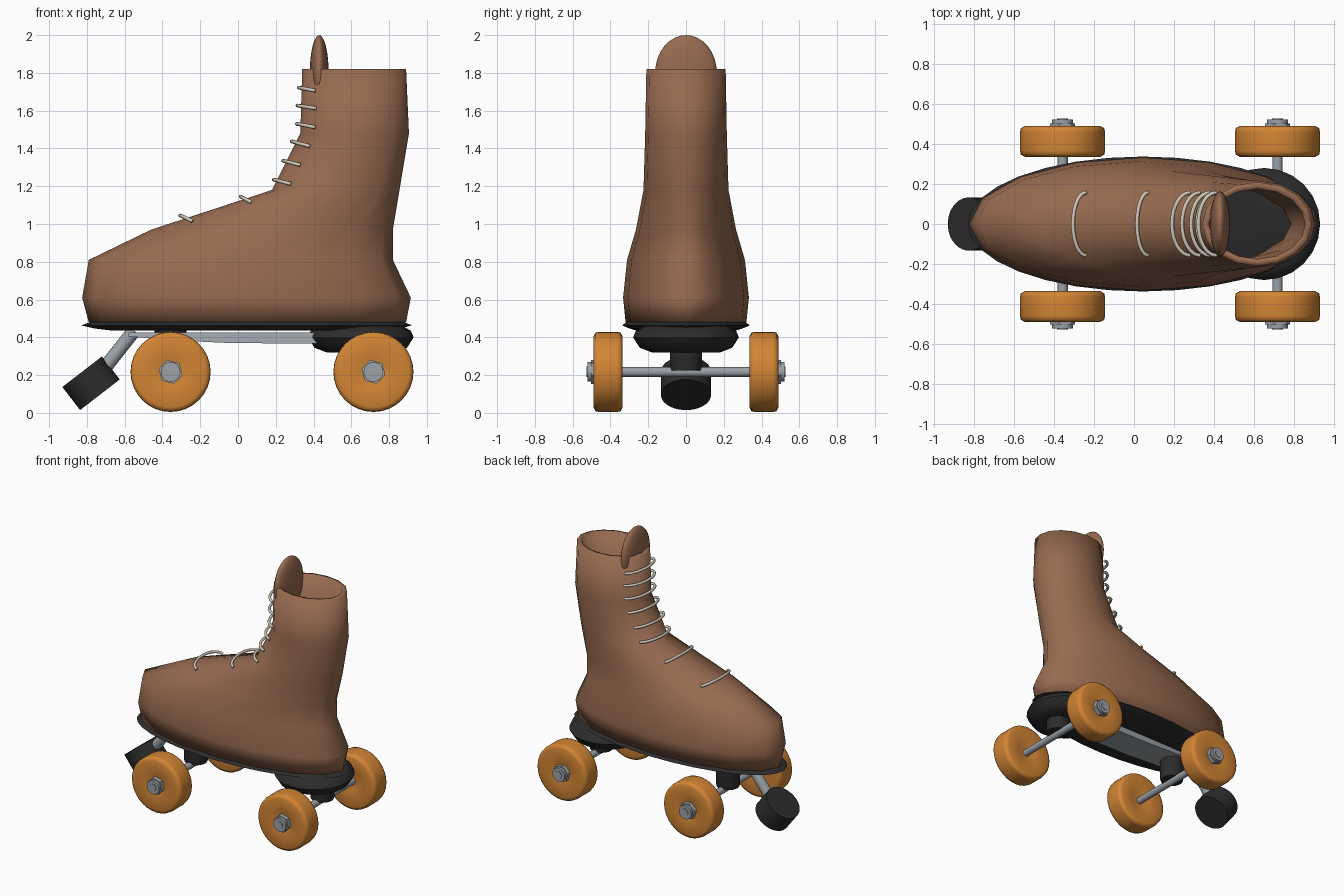
import bpy, math
from mathutils import Vector

if "Cube" in bpy.data.objects:
    bpy.data.objects.remove(bpy.data.objects["Cube"])


def material(name, rgb):
    m = bpy.data.materials.new(name)
    m.diffuse_color = (*rgb, 1)
    m.use_nodes = True
    m.node_tree.nodes["Principled BSDF"].inputs["Base Color"].default_value = m.diffuse_color
    return m


BROWN = material("brown_leather", (0.31, 0.145, 0.08))
BLACK = material("black_rubber", (0.025, 0.025, 0.026))
ORANGE = material("orange_wheel", (0.65, 0.235, 0.035))
GREY = material("grey_metal", (0.33, 0.36, 0.39))
CREAM = material("cream_lace", (0.62, 0.58, 0.48))


def loft(name, rings, mat, angle=60, caps=True):
    """Skin a stack of equal-length closed rings, each counter-clockwise about the stack axis."""
    n = len(rings[0])
    verts = [p for r in rings for p in r]
    faces = []
    for i in range(len(rings) - 1):
        for j in range(n):
            k = (j + 1) % n
            faces.append((i * n + j, i * n + k, (i + 1) * n + k, (i + 1) * n + j))
    if caps:
        faces.append(tuple(reversed(range(n))))
        faces.append(tuple(range(len(verts) - n, len(verts))))
    mesh = bpy.data.meshes.new(name)
    mesh.from_pydata(verts, [], faces)
    mesh.materials.append(mat)
    ob = bpy.data.objects.new(name, mesh)
    bpy.context.collection.objects.link(ob)
    smooth(ob, angle)
    return ob


def smooth(ob, angle):
    bpy.ops.object.select_all(action='DESELECT')
    ob.select_set(True)
    bpy.context.view_layer.objects.active = ob
    if angle >= 180:
        bpy.ops.object.shade_smooth()
    else:
        bpy.ops.object.shade_smooth_by_angle(angle=math.radians(angle))


def ellipse(z, x0, x1, hw, n):
    c, a = (x0 + x1) / 2, (x1 - x0) / 2
    return [(c + a * math.cos(2 * math.pi * j / n), hw * math.sin(2 * math.pi * j / n), z)
            for j in range(n)]


def turned(name, start, axis, profile, mat, n=24, angle=40):
    """Solid of revolution: profile is (distance along axis, radius)."""
    axis = Vector(axis).normalized()
    u = axis.orthogonal().normalized()
    v = axis.cross(u)
    rings = [[Vector(start) + axis * d + r * (u * math.cos(2 * math.pi * j / n)
              + v * math.sin(2 * math.pi * j / n)) for j in range(n)] for d, r in profile]
    return loft(name, rings, mat, angle)


# Hollow boot: z, toe x, heel x, half width
boot_sections = [
    (0.48, -0.79, 0.89, 0.32), (0.61, -0.825, 0.915, 0.333), (0.81, -0.79, 0.82, 0.312),
    (0.97, -0.46, 0.82, 0.265), (1.18, 0.18, 0.855, 0.225), (1.48, 0.33, 0.905, 0.216),
    (1.82, 0.34, 0.89, 0.21)]
boot = loft("boot", [ellipse(*s, 16) for s in boot_sections], BROWN, 60, caps=False)
shell = boot.modifiers.new("leather_thickness", 'SOLIDIFY')
shell.thickness = 0.035
shell.offset = -1

# Tongue standing up out of the opening
bpy.ops.mesh.primitive_uv_sphere_add(segments=24, ring_count=16, location=(0.43, 0, 1.8))
tongue = bpy.context.object
tongue.name = "tongue"
tongue.scale = (0.05, 0.163, 0.2)
tongue.data.materials.append(BROWN)
smooth(tongue, 180)

# Sole and round heel pad
loft("sole", [ellipse(*s, 32) for s in [(0.435, -0.66, 0.78, 0.26), (0.447, -0.76, 0.86, 0.30),
     (0.463, -0.83, 0.92, 0.337), (0.482, -0.78, 0.88, 0.315)]], BLACK, 40)
turned("heel_pad", (0.65, 0, 0.32), (0, 0, 1),
       [(0, 0.18), (0.025, 0.245), (0.08, 0.28), (0.115, 0.265), (0.14, 0.22)], BLACK)

# Metal chassis plate, thinner toward the toe
plate_sections = [(-0.58, 0.405, 0.07), (-0.36, 0.385, 0.11), (-0.05, 0.37, 0.115), (0.62, 0.365, 0.115)]
loft("chassis_plate", [[(x, -w, z), (x, w, z), (x, w * 0.9, 0.425), (x, -w * 0.9, 0.425)]
     for x, z, w in plate_sections], GREY, 30)

# Trucks, axles, wheels and nuts
R, AXLE_Z = 0.212, 0.217
for place, x in (("front", -0.357), ("rear", 0.717)):
    turned(place + "_truck", (x, 0, 0.225), (0, 0, 1), [(0, 0.08), (0.02, 0.085), (0.22, 0.085)], BLACK)
    turned(place + "_axle", (x, -0.5, AXLE_Z), (0, 1, 0), [(0, 0.026), (1.0, 0.026)], GREY, 16)
    for side, s in (("left", -1), ("right", 1)):
        def along(y):
            return (x, s * y, AXLE_Z)
        turned(f"{place}_{side}_wheel", along(0.335), (0, s, 0),
               [(0.03, 0.02), (0.02, 0.08), (0, R - 0.025), (0.012, R - 0.003), (0.03, R),
                (0.125, R), (0.143, R - 0.003), (0.155, R - 0.025), (0.138, 0.08), (0.128, 0.02)],
               ORANGE, 32, 180)
        turned(f"{place}_{side}_nut", along(0.46), (0, s, 0), [(0, 0.065), (0.042, 0.065)], GREY, 6, 30)
        turned(f"{place}_{side}_washer", along(0.50), (0, s, 0), [(0, 0.052), (0.022, 0.052)], GREY)
        turned(f"{place}_{side}_axle_tip", along(0.50), (0, s, 0), [(0, 0.028), (0.027, 0.028)], GREY, 16)

# Toe stop on an angled rod
turned("toe_stop_rod", (-0.55, 0, 0.435), (-0.62, 0, -0.785), [(0, 0.037), (0.28, 0.037)], GREY, 16)
stop_axis = Vector((0.61, 0, -0.79)).normalized()
turned("toe_stop", Vector((-0.778, 0, 0.157)) - stop_axis * 0.077, stop_axis,
       [(0, 0.133), (0.154, 0.133)], BLACK, 32)

# Laces: half loops over the instep, (front x, front z, end x, end z)
lace_spans = [
    (-0.305, 1.045, -0.24, 1.015), (0.015, 1.145, 0.07, 1.115), (0.19, 1.235, 0.28, 1.212),
    (0.24, 1.335, 0.33, 1.312), (0.285, 1.437, 0.38, 1.412), (0.312, 1.53, 0.41, 1.512),
    (0.315, 1.627, 0.415, 1.612), (0.322, 1.722, 0.41, 1.706)]
for i, (x0, z0, x1, z1) in enumerate(lace_spans):
    curve = bpy.data.curves.new(f"lace_{i + 1}", 'CURVE')
    curve.dimensions = '3D'
    curve.bevel_depth = 0.01
    curve.bevel_resolution = 2
    curve.use_fill_caps = True
    spline = curve.splines.new('POLY')
    spline.points.add(16)
    for j, p in enumerate(spline.points):
        t = math.pi * (j / 16 - 0.5)
        c = math.cos(t)
        p.co = (x1 + (x0 - x1) * c, 0.157 * math.sin(t), z1 + (z0 - z1) * c, 1)
    spline.use_smooth = True
    curve.materials.append(CREAM)
    bpy.context.collection.objects.link(bpy.data.objects.new(f"lace_{i + 1}", curve))
